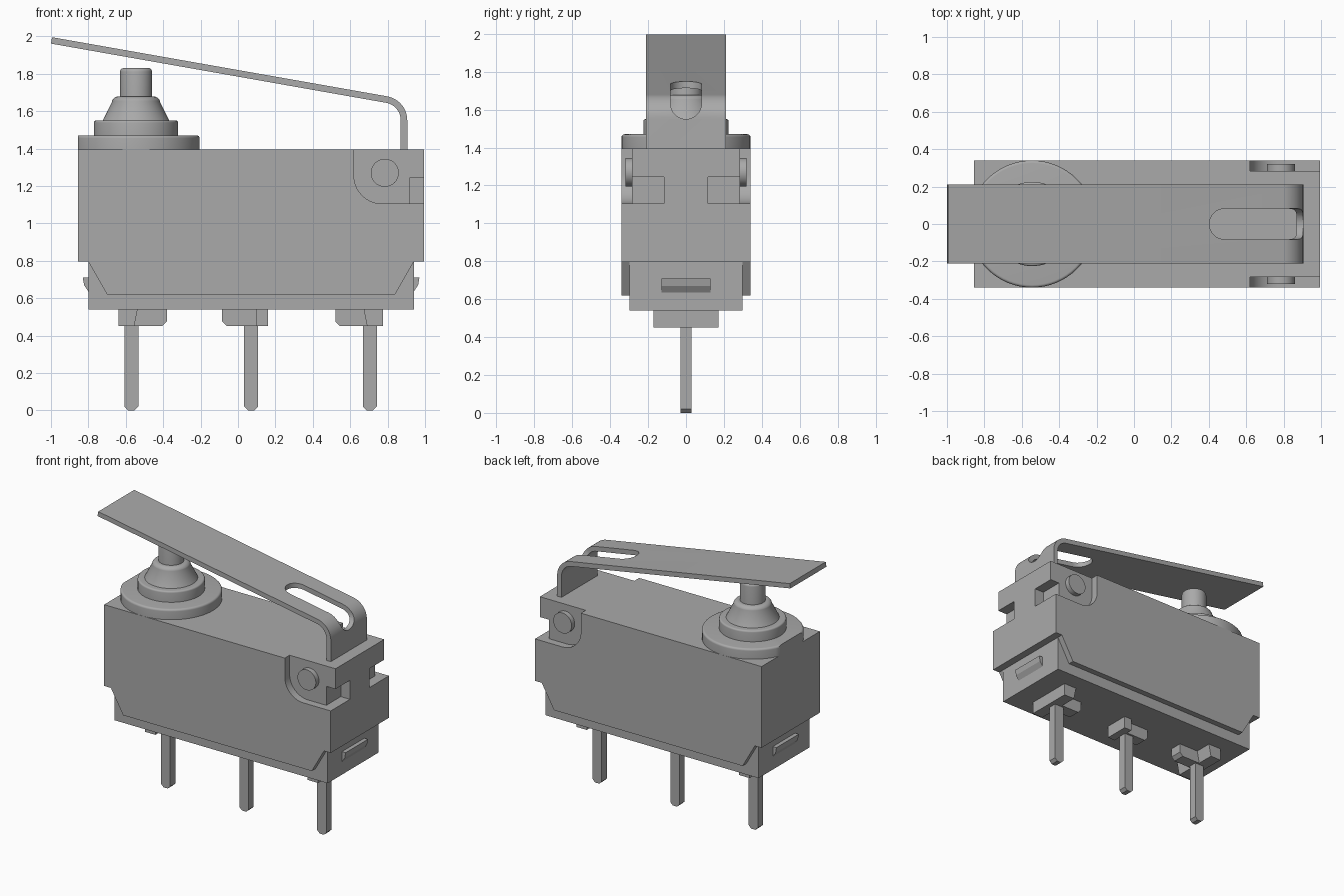
import bpy, bmesh, math
from mathutils import Vector

if "Cube" in bpy.data.objects:
    bpy.data.objects.remove(bpy.data.objects["Cube"])

grey = bpy.data.materials.new("plain grey")
grey.use_nodes = True
grey.diffuse_color = (0.4, 0.4, 0.4, 1)
grey.node_tree.nodes["Principled BSDF"].inputs["Base Color"].default_value = (0.4, 0.4, 0.4, 1)


def finish(name, bm):
    bmesh.ops.recalc_face_normals(bm, faces=bm.faces)
    mesh = bpy.data.meshes.new(name)
    bm.to_mesh(mesh)
    bm.free()
    mesh.materials.append(grey)
    ob = bpy.data.objects.new(name, mesh)
    bpy.context.collection.objects.link(ob)
    return ob


def prism(name, outline, low, high, axis="y"):
    """Extrude a 2D outline along an axis between low and high."""
    place = {"x": lambda a, b, t: (t, a, b),
             "y": lambda a, b, t: (a, t, b),
             "z": lambda a, b, t: (a, b, t)}[axis]
    bm = bmesh.new()
    face = bm.faces.new([bm.verts.new(place(a, b, low)) for a, b in outline])
    new = bmesh.ops.extrude_face_region(bm, geom=[face])["geom"]
    move = Vector(place(0, 0, high - low))
    bmesh.ops.translate(bm, vec=move, verts=[v for v in new if isinstance(v, bmesh.types.BMVert)])
    return finish(name, bm)


def box(name, x0, x1, y0, y1, z0, z1):
    return prism(name, [(x0, z0), (x1, z0), (x1, z1), (x0, z1)], y0, y1)


def arc(cx, cy, r, start, end, steps=10):
    angles = [math.radians(start + (end - start) * i / steps) for i in range(steps + 1)]
    return [(cx + r * math.cos(a), cy + r * math.sin(a)) for a in angles]


def lathe(name, profile, x, steps=64):
    """Spin an (r, z) profile round a vertical axis."""
    bm = bmesh.new()
    verts = [bm.verts.new((x + r, 0, z)) for r, z in profile]
    edges = [bm.edges.new(pair) for pair in zip(verts, verts[1:])]
    bmesh.ops.spin(bm, geom=verts + edges, cent=(x, 0, 0), axis=(0, 0, 1),
                   angle=math.tau, steps=steps)
    bmesh.ops.remove_doubles(bm, verts=bm.verts, dist=0.0005)
    return finish(name, bm)


def apply_modifiers(ob):
    dg = bpy.context.evaluated_depsgraph_get()
    mesh = bpy.data.meshes.new_from_object(ob.evaluated_get(dg))
    ob.modifiers.clear()
    ob.data = mesh


def cut(ob, cutters):
    for cutter in cutters:
        mod = ob.modifiers.new("cut", "BOOLEAN")
        mod.operation, mod.solver, mod.object = "DIFFERENCE", "EXACT", cutter
    apply_modifiers(ob)
    for cutter in cutters:
        bpy.data.objects.remove(cutter)


def smooth(ob):
    bpy.ops.object.select_all(action="DESELECT")
    ob.select_set(True)
    bpy.context.view_layer.objects.active = ob
    bpy.ops.object.shade_smooth_by_angle(angle=math.radians(35))


# Upper housing with hinge pockets and end notches
housing = box("housing", -0.855, 0.995, -0.34, 0.34, 0.795, 1.395)
pocket = [(1.1, 1.105), (1.1, 1.5), (0.62, 1.5)] + arc(0.77, 1.255, 0.15, 180, 270)
cutters = []
for s in (-1, 1):
    cutters.append(prism("pocket_cutter", pocket, *sorted((s * 0.284, s * 0.5))))
    cutters.append(box("notch_cutter", 0.92, 1.1, *sorted((s * 0.115, s * 0.45)), 1.105, 1.245))
cut(housing, cutters)
smooth(housing)

# Base, side skirts and hinge pins
box("base", -0.80, 0.94, -0.297, 0.297, 0.54, 0.80)
skirt = [(-0.80, 0.795), (-0.70, 0.62), (0.84, 0.62), (0.94, 0.795)]
for s, side in ((-1, "front"), (1, "back")):
    prism(side + "_skirt", skirt, *sorted((s * 0.29, s * 0.34)))
    smooth(prism(side + "_hinge_pin", arc(0.785, 1.27, 0.075, 0, 348.75, 31),
                 *sorted((s * 0.27, s * 0.32))))

# Snap hooks on both ends of the base
for s, x, side in ((-1, -0.80, "right"), (1, 0.94, "left")):
    prism(side + "_hook", [(x - s * 0.02, 0.71), (x + s * 0.03, 0.71), (x + s * 0.023, 0.67),
                           (x, 0.635), (x - s * 0.02, 0.635)], -0.13, 0.13)

# Sealing collar, clipped flush with the housing end
cx = -0.545
collar = lathe("seal_collar", [(0, 1.38), (0.34, 1.38)] + arc(0.325, 1.455, 0.015, 0, 90, 5)
               + [(0, 1.47)], cx)
cut(collar, [box("clip_cutter", -1.2, -0.855, -0.5, 0.5, 1.2, 1.6)])
smooth(collar)

# Rubber boot and plunger
smooth(lathe("seal_boot", [(0, 1.46), (0.225, 1.46)] + arc(0.213, 1.538, 0.012, 0, 90, 4)
             + [(0.178, 1.55), (0.128, 1.65)] + arc(0.095, 1.643, 0.035, 20, 90, 6)
             + [(0, 1.678)], cx))
smooth(lathe("plunger", [(0, 1.6), (0.086, 1.6)] + arc(0.066, 1.81, 0.02, 0, 90, 5)
             + [(0, 1.83)], cx))

# Bent lever with a slot running over the bend
tilt = 80
outer = arc(0.775, 1.551, 0.13, 0, tilt, 14)
inner = arc(0.775, 1.551, 0.095, 0, tilt, 14)
lever = prism("lever", [(0.905, 1.36)] + outer + [(-0.994, 1.995), (-1.0, 1.961)]
              + inner[::-1] + [(0.87, 1.36)], -0.21, 0.21)
top_slot = arc(0.485, 0, 0.082, 90, 270, 16) + [(1.1, -0.082), (1.1, 0.082)]
end_slot = arc(0, 1.632, 0.082, 180, 360, 16) + [(0.082, 1.9), (-0.082, 1.9)]
cut(lever, [prism("top_slot_cutter", top_slot, 1.632, 1.9, "z"),
            prism("end_slot_cutter", end_slot, 0.8, 1.1, "x")])
smooth(lever)

# Terminal pins with tapered tips and their shoulders
c = 0.02
for x, side in ((-0.57, "right"), (0.07, "middle"), (0.705, "left")):
    w = 0.037
    prism(side + "_terminal", [(x - w + c, 0), (x + w - c, 0), (x + w, c), (x + w, 0.56),
                               (x - w, 0.56), (x - w, c)], -0.03, 0.03)


def shoulder(name, start, end):
    """Rib with its far lower corner chamfered."""
    d = math.copysign(0.025, end - start)
    prism(name, [(start, 0.55), (start, 0.45), (end - d, 0.45), (end, 0.475), (end, 0.55)],
          -0.045, 0.045)


shoulder("right_shoulder", -0.60, -0.38)
shoulder("middle_shoulder", 0.16, -0.085)
shoulder("left_shoulder", 0.74, 0.52)
prism("right_cross_block", [(-0.64, 0.45), (-0.555, 0.45), (-0.535, 0.55), (-0.64, 0.55)], -0.172, 0.172)
prism("left_cross_block", [(0.775, 0.45), (0.69, 0.45), (0.67, 0.55), (0.775, 0.55)], -0.172, 0.172)
box("middle_cross_block", 0.10, 0.16, -0.09, 0.09, 0.45, 0.55)
